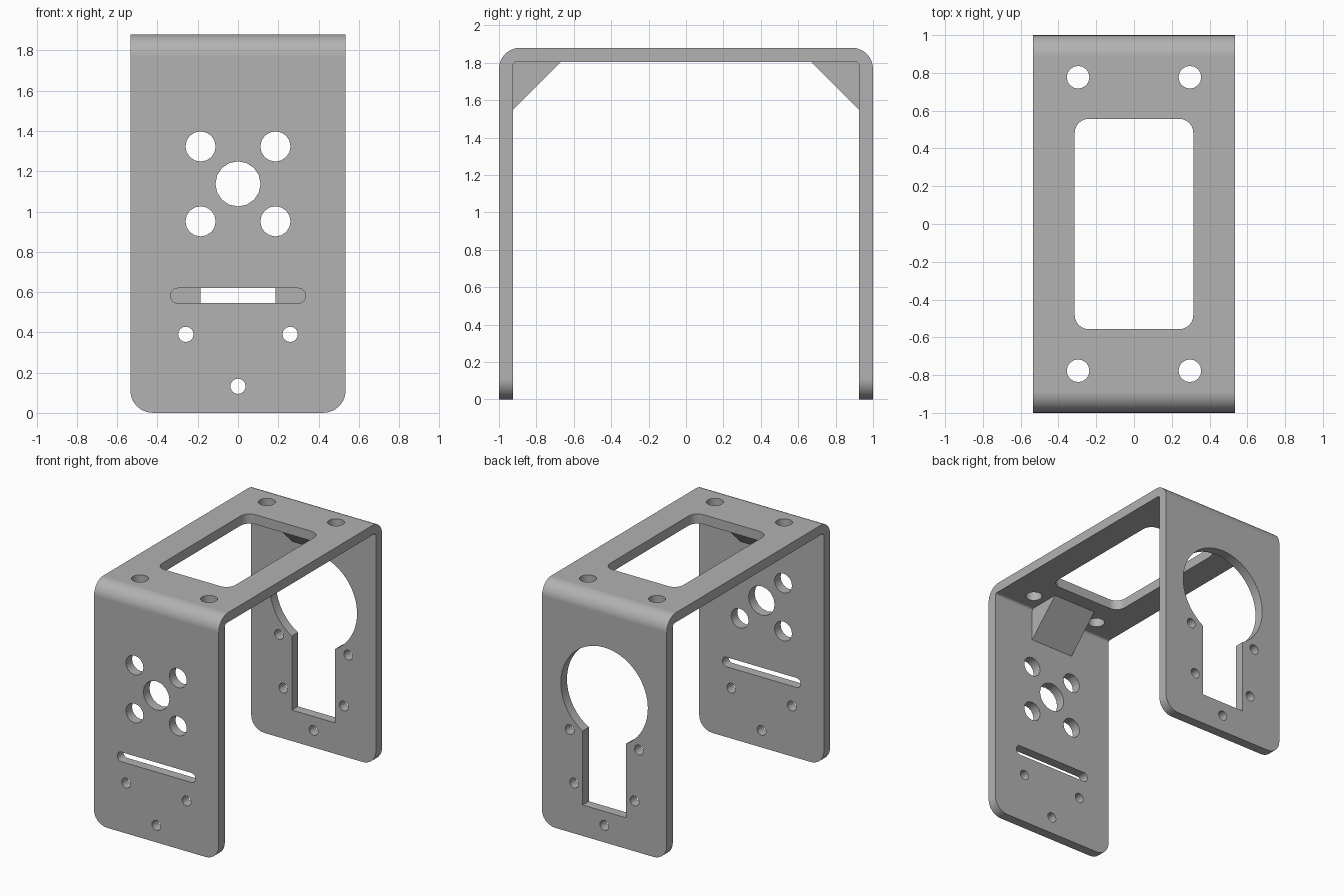
import bpy, bmesh
from math import sin, cos, pi, asin

cube = bpy.data.objects.get("Cube")
if cube:
    bpy.data.objects.remove(cube)

HALF_W, HEIGHT, THICK = 0.535, 1.88, 0.075

metal = bpy.data.materials.new("grey metal")
metal.use_nodes = True
metal.diffuse_color = (0.445, 0.445, 0.445, 1)
metal.node_tree.nodes["Principled BSDF"].inputs["Base Color"].default_value = metal.diffuse_color


def arc(u, v, r, start, end, n):
    return [(u + r * cos(start + (end - start) * i / n),
             v + r * sin(start + (end - start) * i / n)) for i in range(n + 1)]


def circle(u, v, r, n=16):
    return arc(u, v, r, 0, 2 * pi, n)[:-1]


def rounded_rect(u0, u1, v0, v1, r, n=6):
    """Rectangle outline with four rounded corners."""
    corners = [(u1 - r, v1 - r), (u0 + r, v1 - r), (u0 + r, v0 + r), (u1 - r, v0 + r)]
    return [p for i, (u, v) in enumerate(corners)
            for p in arc(u, v, r, i * pi / 2, (i + 1) * pi / 2, n)]


def prism(name, outline, axis, a, b):
    """Extrude a flat outline along an axis from a to b."""
    place = {"x": lambda u, v, t: (t, u, v),
             "y": lambda u, v, t: (u, t, v),
             "z": lambda u, v, t: (u, v, t)}[axis]
    bm = bmesh.new()
    low, high = ([bm.verts.new(place(u, v, t)) for u, v in outline] for t in (a, b))
    bm.faces.new(low)
    bm.faces.new(high)
    for i in range(len(outline)):
        j = (i + 1) % len(outline)
        bm.faces.new((low[i], low[j], high[j], high[i]))
    bmesh.ops.recalc_face_normals(bm, faces=bm.faces)
    mesh = bpy.data.meshes.new(name)
    bm.to_mesh(mesh)
    bm.free()
    mesh.materials.append(metal)
    obj = bpy.data.objects.new(name, mesh)
    bpy.context.collection.objects.link(obj)
    return obj


def select(obj):
    bpy.ops.object.select_all(action="DESELECT")
    obj.select_set(True)
    bpy.context.view_layer.objects.active = obj


def carve(obj, cutter, operation="DIFFERENCE"):
    select(obj)
    mod = obj.modifiers.new("carve", "BOOLEAN")
    mod.operation, mod.solver, mod.object = operation, "EXACT", cutter
    bpy.ops.object.modifier_apply(modifier=mod.name)
    bpy.data.objects.remove(cutter)


# Bent sheet: U-shaped side profile with rounded bends
inner_y, inner_z = 1 - THICK, HEIGHT - THICK
outer_r, inner_r = 0.112, 0.02
profile = [(1, 0)]
profile += arc(1 - outer_r, HEIGHT - outer_r, outer_r, 0, pi / 2, 8)
profile += arc(outer_r - 1, HEIGHT - outer_r, outer_r, pi / 2, pi, 8)
profile += [(-1, 0), (-inner_y, 0)]
profile += arc(inner_r - inner_y, inner_z - inner_r, inner_r, pi, pi / 2, 4)
profile += arc(inner_y - inner_r, inner_z - inner_r, inner_r, pi / 2, 0, 4)
profile += [(inner_y, 0)]
bracket = prism("bracket", profile, "x", -0.7, 0.7)

# Trim to width with rounded lower corners
carve(bracket, prism("trim", rounded_rect(-HALF_W, HALF_W, 0, 2.2, 0.112), "y", -1.3, 1.3),
      "INTERSECT")

# Top plate: window and four mounting holes
top_cuts = [rounded_rect(-0.314, 0.314, -0.557, 0.557, 0.075)]
top_cuts += [circle(x, y, 0.06) for x in (-0.296, 0.296) for y in (-0.777, 0.777)]

# Front leg: centre hole, four holes around it, long slot
CENTRE, STEP = 1.137, 0.186
front_cuts = [circle(0, CENTRE, 0.112),
              rounded_rect(-0.335, 0.335, 0.545, 0.619, 0.036)]
front_cuts += [circle(x, CENTRE + z, 0.075) for x in (-STEP, STEP) for z in (-STEP, STEP)]

# Back leg: keyhole opening and two upper screw holes
KEY_R = 0.373
lean = asin(STEP / KEY_R)
keyhole = arc(0, CENTRE, KEY_R, -pi / 2 + lean, 1.5 * pi - lean, 44)
keyhole += [(-STEP, 0.24), (STEP, 0.24)]
back_cuts = [keyhole] + [circle(x, 0.795, 0.038) for x in (-0.297, 0.297)]

# Screw holes shared by both legs
both_cuts = [circle(x, z, 0.038) for x, z in ((-0.259, 0.39), (0.259, 0.39), (0, 0.132))]

for outlines, axis, a, b in ((top_cuts, "z", 1.7, 2.1), (front_cuts, "y", -1.3, -0.6),
                             (back_cuts, "y", 0.6, 1.3), (both_cuts, "y", -1.3, 1.3)):
    for outline in outlines:
        carve(bracket, prism("cutter", outline, axis, a, b))

select(bracket)
bpy.ops.object.shade_smooth_by_angle(angle=pi / 6)
weighted = bracket.modifiers.new("even shading", "WEIGHTED_NORMAL")
weighted.keep_sharp = True

# Solid corner gussets, tucked slightly into the sheet
for name, side in (("front_gusset", -1), ("back_gusset", 1)):
    y, z, leg, tuck = inner_y, inner_z, 0.257, 0.02
    wedge = [(y, z - leg), (y + tuck, z - leg), (y + tuck, z + tuck),
             (y - leg, z + tuck), (y - leg, z)]
    prism(name, [(side * u, v) for u, v in wedge], "x", -STEP, STEP)
